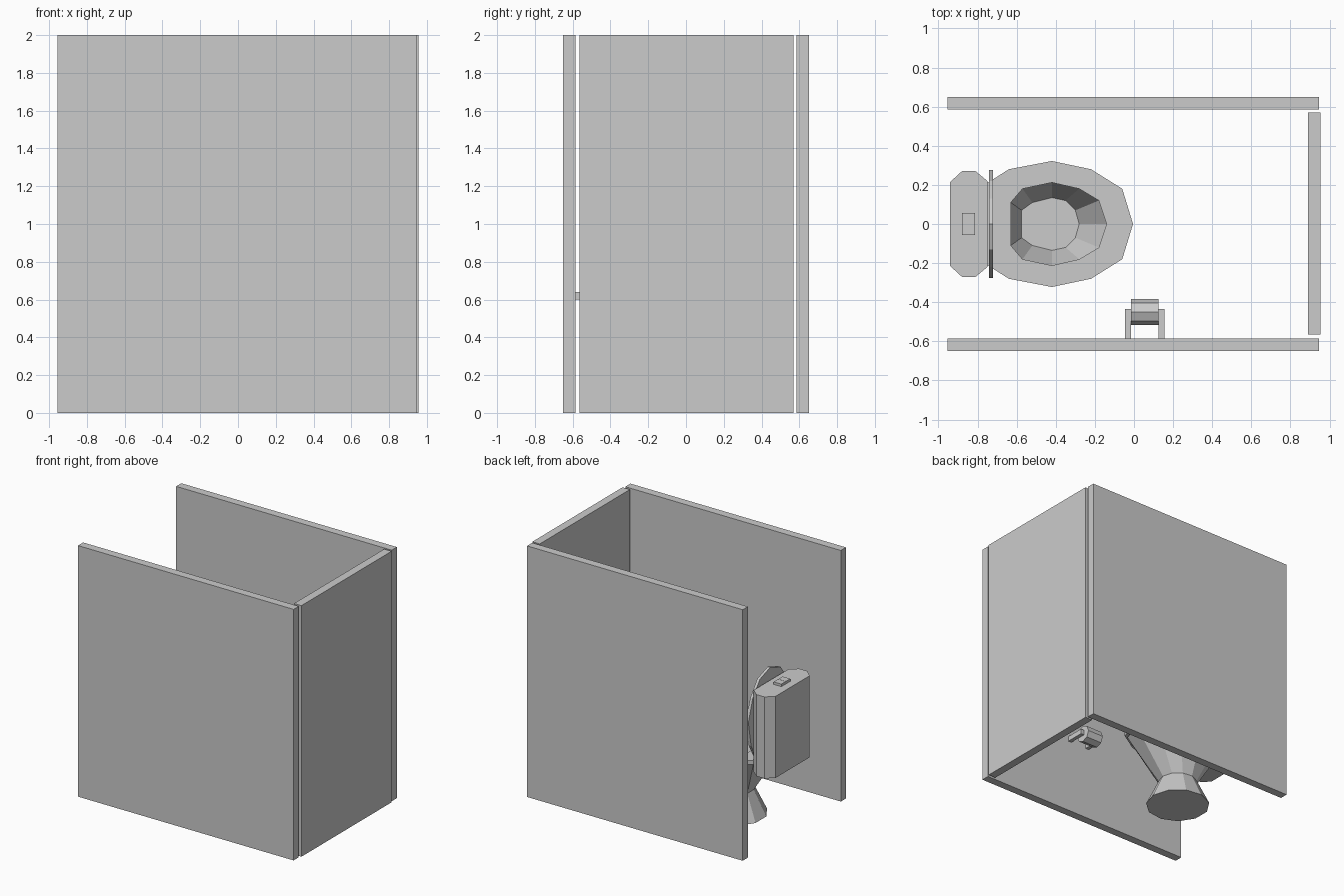
import bpy, math

if "Cube" in bpy.data.objects:
    bpy.data.objects.remove(bpy.data.objects["Cube"])


def make(name, verts, faces):
    me = bpy.data.meshes.new(name)
    me.from_pydata(verts, [], faces)
    me.update()
    ob = bpy.data.objects.new(name, me)
    bpy.context.collection.objects.link(ob)
    return ob


def box(name, x0, x1, y0, y1, z0, z1):
    bpy.ops.mesh.primitive_cube_add(size=1, location=((x0 + x1) / 2, (y0 + y1) / 2, (z0 + z1) / 2))
    ob = bpy.context.object
    ob.name = name
    ob.scale = (x1 - x0, y1 - y0, z1 - z0)
    return ob


def mirror(half):
    """Half outline (first point on the axis) to a full closed outline."""
    return half + [(a, -b) for a, b in reversed(half[1:])]


def at(outline, z):
    return [(x, y, z) for x, y in outline]


def loft(name, rings, caps=True, closed=False):
    n = len(rings[0])
    verts = [v for r in rings for v in r]
    count = len(rings)
    faces = []
    for k in range(count if closed else count - 1):
        a, b = k * n, (k + 1) % count * n
        faces += [(a + i, a + (i + 1) % n, b + (i + 1) % n, b + i) for i in range(n)]
    if caps and not closed:
        faces.append(tuple(reversed(range(n))))
        faces.append(tuple(range((count - 1) * n, count * n)))
    return make(name, verts, faces)


def round_outline(r, cx=-0.43):
    return mirror([(cx + r * math.cos(math.tau * i / 11), r * math.sin(math.tau * i / 11)) for i in range(6)])


# Cubicle panels
box("left_wall", -0.955, 0.945, 0.585, 0.65, 0, 2)
box("right_wall", -0.955, 0.945, -0.65, -0.585, 0, 2)
box("door", 0.89, 0.955, -0.565, 0.57, 0, 2)

# Bowl: flared foot, narrow neck, rim and hollow inside
outer = mirror([(-0.005, 0), (-0.06, 0.18), (-0.22, 0.28), (-0.42, 0.322), (-0.64, 0.28), (-0.75, 0.21)])
inner = mirror([(-0.14, 0), (-0.18, 0.12), (-0.28, 0.18), (-0.42, 0.212), (-0.57, 0.18), (-0.63, 0.11)])
basin = mirror([(-0.28, 0), (-0.30, 0.07), (-0.35, 0.12), (-0.42, 0.135), (-0.52, 0.11), (-0.575, 0.07)])
rim = [(-0.42 + (x + 0.42) * 0.95, y * 0.95) for x, y in outer]
loft("bowl", [at(round_outline(0.24), 0), at(round_outline(0.145), 0.2),
              at(rim, 0.535), at(inner, 0.535), at(basin, 0.33)])

# Seat ring
loft("seat", [at(outer, 0.545), at(outer, 0.575), at(inner, 0.575), at(inner, 0.545)], closed=True)

# Raised lid, standing against the tank
lid = mirror([(1.235, 0), (1.19, 0.13), (1.07, 0.22), (0.9, 0.275), (0.7, 0.24), (0.575, 0.17)])
loft("lid", [[(x, y, z) for z, y in lid] for x in (-0.72, -0.742)])

# Tank with chamfered ends, and its two-part flush button
tank = [(-0.94, -0.215), (-0.88, -0.27), (-0.81, -0.27), (-0.75, -0.22),
        (-0.75, 0.22), (-0.81, 0.27), (-0.88, 0.27), (-0.94, 0.215)]
loft("tank", [at(tank, 0.49), at(tank, 1.14)])
box("flush_button_a", -0.88, -0.812, 0.001, 0.056, 1.13, 1.16)
box("flush_button_b", -0.88, -0.812, -0.056, -0.001, 1.13, 1.16)

# Paper holder on the right wall
for i, x in enumerate((-0.045, 0.125)):
    box("holder_arm_%d" % i, x, x + 0.03, -0.585, -0.435, 0.6, 0.64)
bpy.ops.mesh.primitive_cylinder_add(vertices=8, radius=0.066, depth=0.14,
                                    location=(0.055, -0.45, 0.615), rotation=(0, math.pi / 2, 0))
bpy.context.object.name = "paper_roll"
